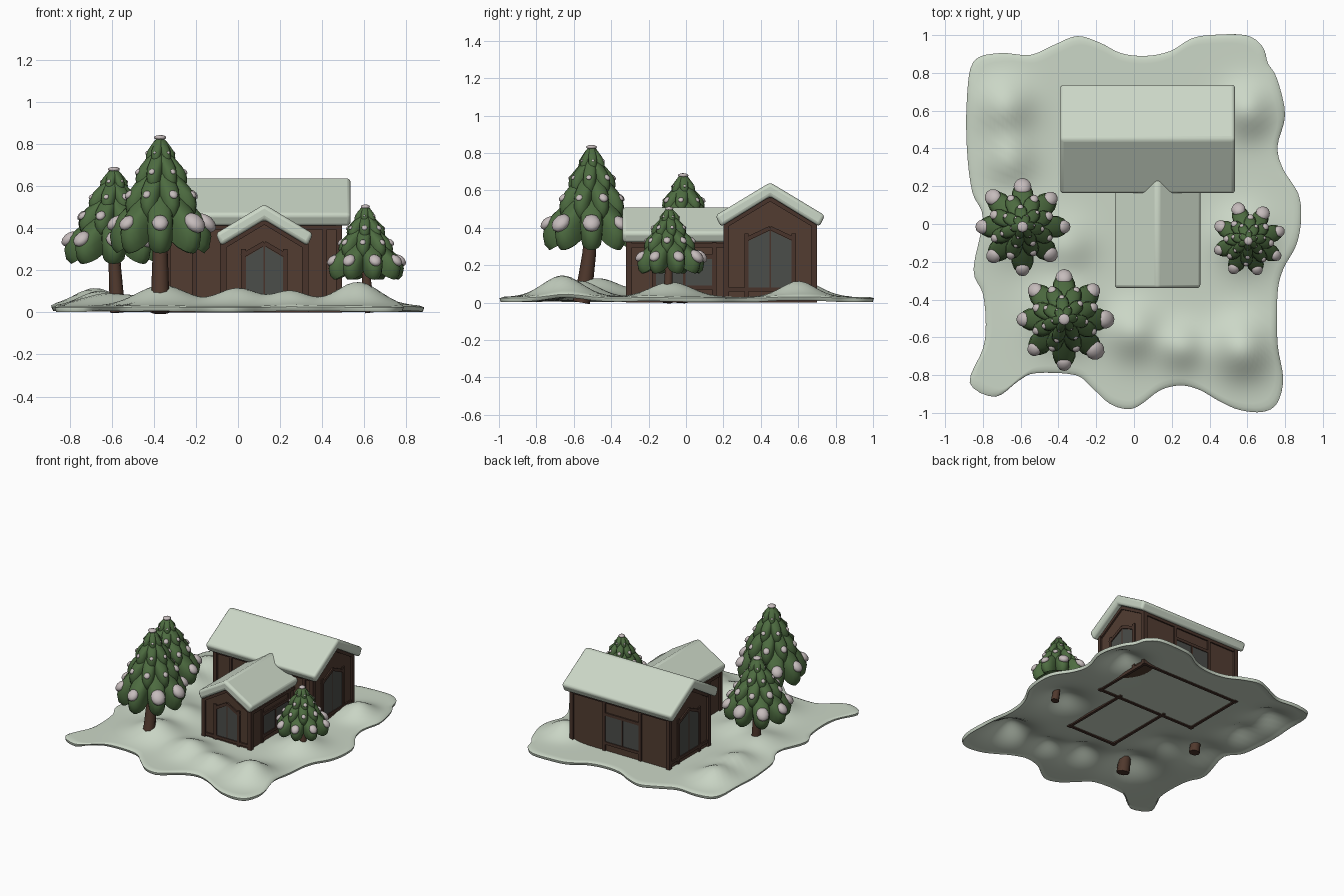
import bpy, bmesh, math, random
from mathutils import Vector, Matrix

if "Cube" in bpy.data.objects:
    bpy.data.objects.remove(bpy.data.objects["Cube"])
random.seed(4)

def material(name, rgb):
    m = bpy.data.materials.new(name)
    m.diffuse_color = (*rgb, 1)
    m.use_nodes = True
    m.node_tree.nodes["Principled BSDF"].inputs["Base Color"].default_value = m.diffuse_color
    return m

SNOW = material("snow", (0.60, 0.68, 0.57))
FROST = material("tree_frost", (0.56, 0.50, 0.50))
GREEN = material("pine_green", (0.075, 0.15, 0.052))
WALL = material("wall_wood", (0.085, 0.046, 0.031))
BEAM = material("beam_wood", (0.065, 0.034, 0.024))
BARK = material("bark", (0.080, 0.040, 0.026))
GLASS = material("dark_glass", (0.070, 0.074, 0.068))

def finish(bm, name, mat, angle=35, fix=True):
    if fix:
        bmesh.ops.recalc_face_normals(bm, faces=bm.faces)
    me = bpy.data.meshes.new(name)
    bm.to_mesh(me)
    bm.free()
    me.materials.append(mat)
    ob = bpy.data.objects.new(name, me)
    bpy.context.collection.objects.link(ob)
    bpy.ops.object.select_all(action='DESELECT')
    ob.select_set(True)
    bpy.context.view_layer.objects.active = ob
    if angle:
        bpy.ops.object.shade_smooth_by_angle(angle=math.radians(angle))
    return ob

def bevel(ob, width, segs, angle):
    b = ob.modifiers.new("round", 'BEVEL')
    b.width, b.segments = width, segs
    b.limit_method, b.angle_limit = 'ANGLE', math.radians(angle)

# ---- snowy ground: wavy outline, scaled rings, gaussian drifts
OUTLINE = [(-.85, .86), (-.71, .905), (-.55, .895), (-.42, .95), (-.30, .995), (-.18, .96), (-.07, .905),
           (.06, .89), (.19, .915), (.30, .98), (.40, 1), (.59, 1), (.68, .94), (.71, .85), (.757, .77),
           (.80, .58), (.76, .41), (.79, .29), (.87, .16), (.885, .03), (.86, -.11), (.79, -.24), (.76, -.37),
           (.76, -.63), (.79, -.82), (.757, -.95), (.68, -.995), (.56, -.985), (.455, -.94), (.35, -.88),
           (.25, -.855), (.14, -.88), (.03, -.96), (-.04, -.98), (-.13, -.95), (-.22, -.87), (-.31, -.80),
           (-.52, -.79), (-.61, -.83), (-.735, -.915), (-.87, -.84), (-.80, -.66), (-.785, -.53),
           (-.80, -.37), (-.85, -.24), (-.80, .03), (-.857, .17), (-.885, .4), (-.885, .66)]
DRIFTS = [(.57, -.66, .115, .105), (.25, -.65, .07, .085), (0, -.57, .085, .10), (-.36, -.47, .10, .12),
          (-.36, -.12, .06, .10), (-.62, -.02, .06, .12), (-.68, .62, .085, .10), (-.66, .34, .07, .09),
          (.60, .60, .085, .09), (.58, -.08, .08, .11)]

def ground_z(x, y):
    return .03 + sum(h * math.exp(-((x - a) ** 2 + (y - b) ** 2) / (2 * s * s)) for a, b, h, s in DRIFTS)

def smooth_loop(pts, steps):
    out, n = [], len(pts)
    for i in range(n):
        p0, p1, p2, p3 = (Vector(pts[(i + k) % n]) for k in (-1, 0, 1, 2))
        for j in range(steps):
            t = j / steps
            out.append(.5 * (2 * p1 + (p2 - p0) * t + (2 * p0 - 5 * p1 + 4 * p2 - p3) * t * t
                             + (3 * p1 - p0 - 3 * p2 + p3) * t ** 3))
    return out

rim = smooth_loop(OUTLINE, 4)
bm = bmesh.new()
centre = bm.verts.new((0, 0, ground_z(0, 0)))
prev = None
for k in range(1, 43):
    t = k / 42
    ring = [bm.verts.new((p.x * t, p.y * t, ground_z(p.x * t, p.y * t) - (.007 if k == 42 else 0))) for p in rim]
    for i in range(len(ring)):
        j = (i + 1) % len(ring)
        if prev:
            bm.faces.new((prev[i], prev[j], ring[j], ring[i]))
        else:
            bm.faces.new((centre, ring[j], ring[i]))
    prev = ring
bmesh.ops.recalc_face_normals(bm, faces=bm.faces)
if centre.normal.z < 0:
    bmesh.ops.reverse_faces(bm, faces=bm.faces)
ground = finish(bm, "snow_ground", SNOW, 50, False)
s = ground.modifiers.new("thickness", 'SOLIDIFY')
s.thickness, s.offset = .022, -1
bevel(ground, .008, 2, 60)

# ---- prisms along an axis for walls and roofs
def prism(name, profile, place, a, b, mat):
    bm = bmesh.new()
    f = bm.faces.new([bm.verts.new(place(u, z, a)) for u, z in profile])
    r = bmesh.ops.extrude_face_region(bm, geom=[f])
    move = Vector(place(0, 0, b)) - Vector(place(0, 0, a))
    bmesh.ops.translate(bm, vec=move, verts=[v for v in r['geom'] if isinstance(v, bmesh.types.BMVert)])
    return finish(bm, name, mat, 30)

def along_x(u, z, d): return (d, .45 + u, z)
def along_y(u, z, d): return (.125 + u, d, z)

def gabled(name, place, a, b, hw, eave, apex):
    prism(name, [(-hw, .012), (hw, .012), (hw, eave), (0, apex), (-hw, eave)], place, a, b, WALL)

def roof(name, place, a, b, top, out, under, inn):
    half = [out, inn]
    prof = [(0, top), out, inn, (0, under), (-inn[0], inn[1]), (-out[0], out[1])]
    bevel(prism(name, prof, place, a, b, SNOW), .018, 3, 40)

gabled("main_walls", along_x, -.335, .48, .235, .425, .566)
gabled("wing_walls", along_y, -.305, .25, .195, .325, .442)
roof("main_roof", along_x, -.39, .535, .642, (.293, .466), .567, (.264, .405))
roof("wing_roof", along_y, -.34, .25, .514, (.232, .374), .44, (.206, .316))

# ---- timber beams and windows laid out on wall planes
Z = Vector((0, 0, 1))
beams, panes = bmesh.new(), bmesh.new()

class Plane:
    def __init__(self, origin, normal):
        self.o, self.n = Vector((*origin, 0)), Vector((*normal, 0))
        self.u = Z.cross(self.n)

    def at(self, p, d=0):
        return self.o + self.u * p[0] + Z * p[1] + self.n * d

    def beam(self, a, b, w=.022, d=.02):
        A, B = self.at(a), self.at(b)
        x, c = B - A, (A + B) / 2
        y = x.normalized().cross(self.n) * w
        m = Matrix((x, y, self.n * d)).transposed().to_4x4()
        bmesh.ops.create_cube(beams, size=1, matrix=Matrix.Translation(c) @ m)

    def pane(self, pts):
        f = panes.faces.new([panes.verts.new(self.at(p, .004)) for p in pts])
        f.normal_update()
        if f.normal.dot(self.n) < 0:
            f.normal_flip()

def gable_front(plane, hw, eave, apex, w, z0, z1, z2):
    plane.beam((-hw, .012), (hw, .012), .024)
    plane.pane([(-w, z0), (w, z0), (w, z1), (0, z2), (-w, z1)])
    plane.beam((-hw, z0 - .01), (hw, z0 - .01))
    plane.beam((0, z0), (0, z2), .008, .012)
    for s in (-1, 1):
        plane.beam((s * hw, 0), (s * hw, eave), .03, .03)
        plane.beam((s * hw, eave - .008), (0, apex - .008), .03, .024)
        plane.beam((s * (w + .011), 0), (s * (w + .011), z1 + .04))
        plane.beam((s * (w + .02), z1 + .005), (0, z2 + .014))

def long_side(plane, hw, eave, win=None, posts=()):
    plane.beam((-hw, .012), (hw, .012), .024)
    plane.beam((-hw, eave - .015), (hw, eave - .015))
    for p in posts:
        plane.beam((p, 0), (p, eave))
    if win:
        c, w, z0, z1 = win
        plane.pane([(c - w, z0), (c + w, z0), (c + w, z1), (c - w, z1)])
        plane.beam((c, z0), (c, z1), .012, .016)
        for z in (z0 - .01, z1 + .01):
            plane.beam((c - w - .02, z), (c + w + .02, z))
        for s in (-1, 1):
            plane.beam((c + s * (w + .011), 0), (c + s * (w + .011), eave))

for x, n in ((.48, 1), (-.335, -1)):
    gable_front(Plane((x, .45), (n, 0)), .235, .425, .566, .115, .08, .33, .385)
gable_front(Plane((.125, -.305), (0, -1)), .195, .325, .442, .088, .065, .262, .315)
long_side(Plane((.0725, .685), (0, 1)), .4075, .42, (0.017, .14, .10, .30))
long_side(Plane((.0725, .215), (0, -1)), .4075, .42, None, (-.28, .34))
for x, n in ((.32, 1), (-.07, -1)):
    long_side(Plane((x, -.03), (n, 0)), .275, .32, (n * .02, .15, .09, .235))
finish(beams, "timber_frame", BEAM, 0)
finish(panes, "window_panes", GLASS, 0, False)

# ---- pine trees: lobed drooping tiers, frost blobs, bent trunk
PROFILE = [(0, 1), (.2, .94), (.5, .78), (.8, .56), (.95, .42), (1, .24), (.96, .08), (.86, 0), (.6, .2), (0, .4)]
TIERS = [(1, 0, .60, 8, .19), (.72, .30, .76, 8, .13), (.50, .54, .89, 7, .13), (.29, .75, .985, 6, .12)]

def tier(bm, frost, c, R, z0, z1, n, phase, blob):
    H, steps = z1 - z0, 8 * n
    size = [random.uniform(.93, 1.03) for _ in range(n)]
    prev = None
    for f, g in PROFILE:
        ring = []
        for i in range(steps):
            th = 2 * math.pi * i / steps
            s = abs(math.cos(n * th / 2)) ** .75
            k = size[round(i / 8) % n] * s + .97 * (1 - s)
            r = R * f * k * (1 - .36 * (1 - s) * min(1, f * 1.4))
            z = z0 + H * (g + .20 * (1 - s) * f)
            ring.append(bm.verts.new((c.x + r * math.cos(th + phase), c.y + r * math.sin(th + phase), z)))
        if prev:
            for i in range(steps):
                j = (i + 1) % steps
                bm.faces.new((prev[i], prev[j], ring[j], ring[i]))
        prev = ring
    for i in range(n):
        th, q = 2 * math.pi * i / n + phase, R * blob * random.uniform(.75, 1.1)
        r = R * size[i] * .90
        m = (Matrix.Translation((c.x + r * math.cos(th), c.y + r * math.sin(th), z0 + H * .43))
             @ Matrix.Rotation(th, 4, 'Z') @ Matrix.Rotation(.75, 4, 'Y')
             @ Matrix.Diagonal((q * 1.15, q, q * .7, 1)))
        bmesh.ops.create_icosphere(frost, subdivisions=2, radius=1, matrix=m)

def tree(name, x, y, R, z0, z1, base, thick):
    c, H = Vector((x, y)), z1 - z0
    leaf, frost = bmesh.new(), bmesh.new()
    for k, (r, a, b, n, blob) in enumerate(TIERS):
        tier(leaf, frost, c, R * r, z0 + a * H, z0 + b * H, n, .39 * k + (.0 if R > .2 else .3), blob)
    bmesh.ops.create_icosphere(frost, subdivisions=2, radius=1, matrix=Matrix.Translation((x, y, z1 - .012))
                               @ Matrix.Diagonal((R * .12, R * .12, .012, 1)))
    bmesh.ops.remove_doubles(leaf, verts=leaf.verts, dist=1e-5)
    finish(leaf, name + "_foliage", GREEN, 40)
    finish(frost, name + "_frost", FROST, 60)
    cu = bpy.data.curves.new(name + "_trunk", 'CURVE')
    cu.dimensions, cu.bevel_depth, cu.bevel_resolution, cu.use_fill_caps = '3D', thick, 2, True
    sp = cu.splines.new('POLY')
    sp.points.add(4)
    for i, p in enumerate(sp.points):
        t = i / 4
        e = t * (2 - t)
        p.co = (base[0] + (x - base[0]) * e, base[1] + (y - base[1]) * e, t * (z0 + .4 * H), 1)
        p.radius = 1.25 - .5 * t
    cu.materials.append(BARK)
    bpy.context.collection.objects.link(bpy.data.objects.new(name + "_trunk", cu))

tree("tall_tree", -.37, -.505, .255, .28, .843, (-.37, -.56), .037)
tree("left_tree", -.59, -.015, .245, .23, .692, (-.57, -.03), .030)
tree("right_tree", .605, -.09, .19, .155, .513, (.63, -.10), .023)
